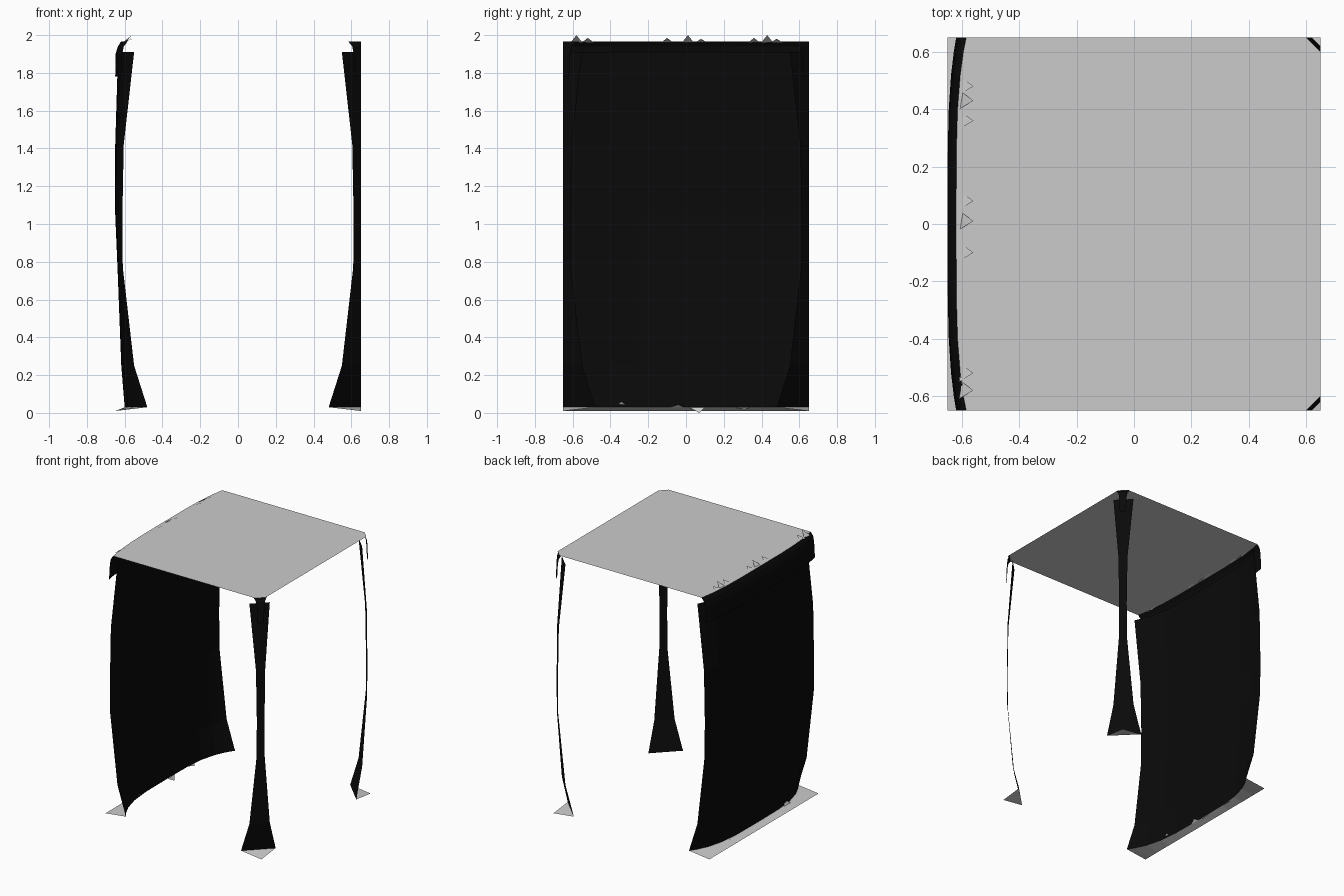
import bpy, bmesh

if "Cube" in bpy.data.objects:
    bpy.data.objects.remove(bpy.data.objects["Cube"])

H = 0.65  # half width of the square footprint
black = bpy.data.materials.new("black")
black.diffuse_color = (0.003, 0.003, 0.003, 1)
black.use_nodes = True
black.node_tree.nodes["Principled BSDF"].inputs["Base Color"].default_value = black.diffuse_color


def make(name, polys, mat=None):
    bm = bmesh.new()
    for p in polys:
        bm.faces.new([bm.verts.new(v) for v in p])
    bmesh.ops.remove_doubles(bm, verts=bm.verts, dist=0.0005)
    me = bpy.data.meshes.new(name)
    bm.to_mesh(me)
    bm.free()
    ob = bpy.data.objects.new(name, me)
    bpy.context.collection.objects.link(ob)
    if mat:
        me.materials.append(mat)
    return ob


def loft(rows):
    return [(a[i], a[i + 1], b[i + 1], b[i])
            for a, b in zip(rows, rows[1:]) for i in range(len(a) - 1)]


def mirror_y(ob):
    m = ob.modifiers.new("mirror", 'MIRROR')
    m.use_axis = (False, True, False)
    m.use_clip = False


# Profiles: height, half width at the wall ends, half width at the wall centre
panel = [(0.03, 0.48, 0.60), (0.25, 0.55, 0.618), (0.77, 0.61, 0.638),
         (1.05, 0.612, 0.65), (1.42, 0.605, 0.65), (1.91, 0.55, 0.635)]
valance = [(1.78, 0.62, 0.65), (1.90, 0.613, 0.648), (1.94, 0.605, 0.636),
           (1.965, 0.585, 0.62)]
ys = [-0.65, -0.6, -0.52, -0.4, -0.25, 0, 0.25, 0.4, 0.52, 0.6, 0.65]


def wall_row(z, end, mid):
    return [(-(mid - (mid - end) * (abs(y) / H) ** 4), y, z) for y in ys]


def post_row(z, w, _):
    return [(w, -H, z), (H, -w, z)]


# Bulging left wall and its top band
make("left_wall", loft([wall_row(*p) for p in panel]), black)
make("left_wall_top_band", loft([wall_row(*p) for p in valance]), black)

# Diagonal corner posts on the right, with top bands
mirror_y(make("corner_posts", loft([post_row(*p) for p in panel]), black))
mirror_y(make("corner_post_top_bands", loft([post_row(*p) for p in valance]), black))

# Flat roof with clipped corners
top = wall_row(1.965, 0.585, 0.62)
make("roof", [top[::-1] + [(0.60, -H, 1.965), (H, -0.60, 1.965),
                           (H, 0.60, 1.965), (0.60, H, 1.965)]])

# Triangular post feet and the floor strip outside the wall
mirror_y(make("post_feet", [[(0.48, -H, 0.03), (H, -H, 0.01), (H, -0.48, 0.03)]]))
base = wall_row(*panel[0])
make("floor_strip", loft([base, [(-H, y, 0.01) for y in ys]]))

# Ragged slivers along the roof edge and wall base
tips = [(-0.58, 2.0), (-0.52, 1.985), (-0.1, 1.985), (0.01, 2.0), (0.08, 1.98),
        (0.36, 1.985), (0.43, 2.0), (0.48, 1.98)]
make("roof_edge_slivers", [[(-0.61, y - 0.03, 1.962), (-0.60, y + 0.03, 1.962),
                            (-0.56, y, z)] for y, z in tips])
make("base_slivers", [[(-0.60, y - 0.04, 0.028), (-0.60, y + 0.04, 0.028),
                       (-0.58, y + 0.01, z)]
                      for y, z in [(-0.35, 0.06), (-0.05, 0.045), (0.06, 0.0), (0.3, 0.02)]])
